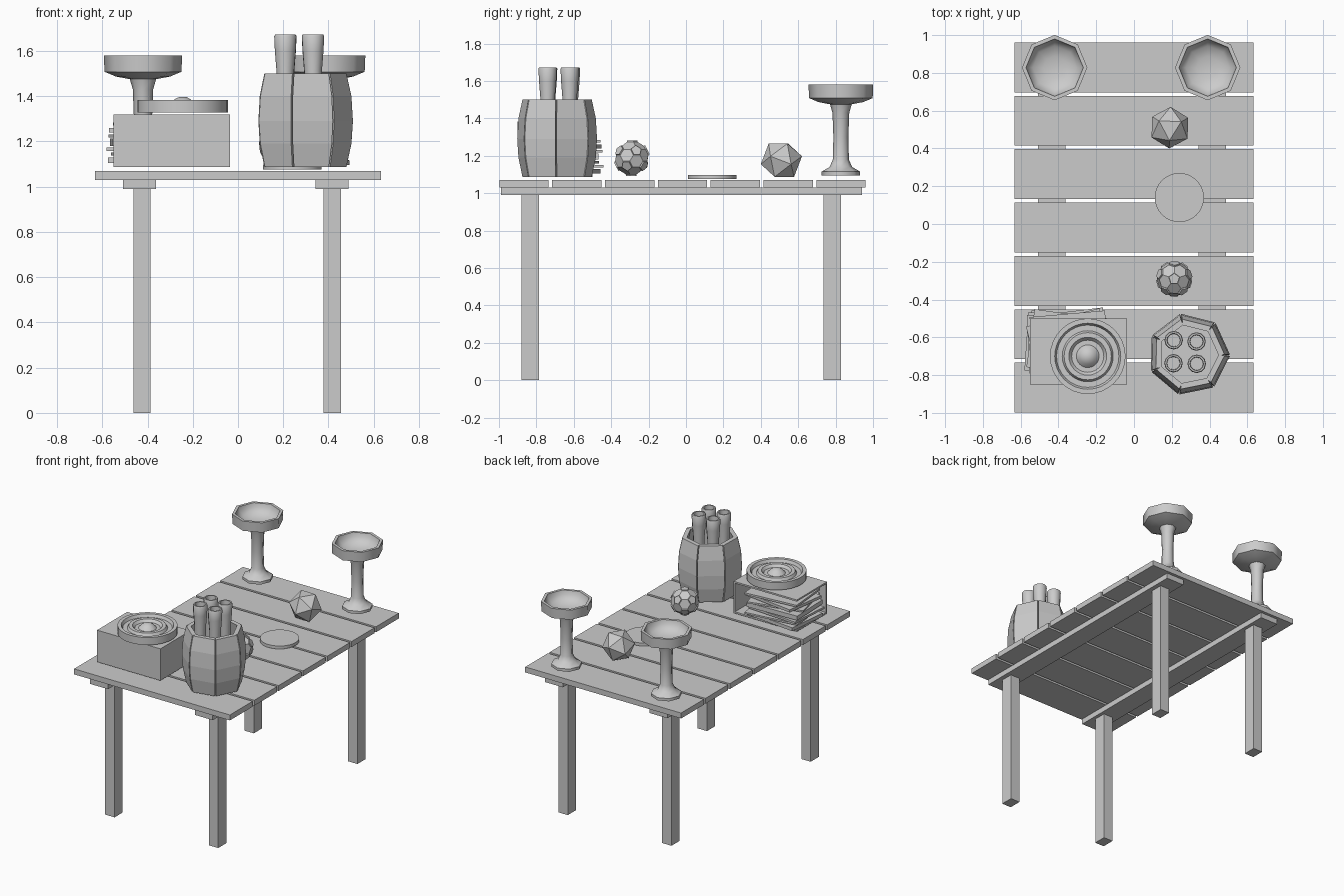
import bpy, bmesh
from math import cos, sin, tan, pi, radians, atan2, sqrt
from mathutils import Matrix, Vector

if "Cube" in bpy.data.objects:
    bpy.data.objects.remove(bpy.data.objects["Cube"])


def finish(name, bm, smooth=None):
    bmesh.ops.recalc_face_normals(bm, faces=bm.faces[:])
    me = bpy.data.meshes.new(name)
    bm.to_mesh(me)
    bm.free()
    if smooth:
        me.shade_smooth()
        me.set_sharp_from_angle(angle=radians(smooth))
    ob = bpy.data.objects.new(name, me)
    bpy.context.collection.objects.link(ob)
    return ob


def box(name, x0, x1, y0, y1, z0, z1, turn=0.0):
    bm = bmesh.new()
    m = (Matrix.Translation(((x0 + x1) / 2, (y0 + y1) / 2, (z0 + z1) / 2))
         @ Matrix.Rotation(radians(turn), 4, 'Z')
         @ Matrix.Diagonal((x1 - x0, y1 - y0, z1 - z0, 1)))
    bmesh.ops.create_cube(bm, size=1, matrix=m)
    return finish(name, bm)


def lathe(name, cx, cy, profile, sides, smooth=None, phase=0.0):
    """Revolve (radius, z) points about a vertical axis; radius 0 closes the end."""
    bm = bmesh.new()
    rings = []
    for r, z in profile:
        if r == 0:
            rings.append([bm.verts.new((cx, cy, z))] * sides)
        else:
            rings.append([bm.verts.new((cx + r * cos(phase + 2 * pi * i / sides),
                                        cy + r * sin(phase + 2 * pi * i / sides), z))
                          for i in range(sides)])
    for a, b in zip(rings, rings[1:]):
        for i in range(sides):
            j = (i + 1) % sides
            bm.faces.new(list(dict.fromkeys((a[i], a[j], b[j], b[i]))))
    return finish(name, bm, smooth)


# Table: seven planks, two rails, four legs
for i in range(7):
    y = -0.998 + i * 0.2825
    box(f"plank_{i + 1}", -0.633, 0.633, y, y + 0.264, 1.03, 1.07)
for side, rx, lx in (("left", -0.435, -0.425), ("right", 0.415, 0.417)):
    box(f"rail_{side}", rx - 0.073, rx + 0.073, -0.99, 0.94, 0.99, 1.03)
    for end, ly in (("front", -0.832), ("back", 0.783)):
        box(f"leg_{end}_{side}", lx - 0.038, lx + 0.038, ly - 0.047, ly + 0.047, 0, 0.99)

# Two eight-sided goblets
goblet = [(0, 1.095), (0.103, 1.095), (0.103, 1.115), (0.06, 1.14), (0.043, 1.18),
          (0.04, 1.30), (0.045, 1.43), (0.058, 1.475), (0.12, 1.487), (0.17, 1.508),
          (0.173, 1.58), (0.152, 1.58), (0.145, 1.55), (0.115, 1.52), (0.06, 1.505), (0, 1.50)]
for side, x in (("left", -0.42), ("right", 0.39)):
    lathe(f"goblet_{side}", x, 0.828, goblet, 8, 50)

# Faceted die resting close to one face
bm = bmesh.new()
bmesh.ops.create_icosphere(bm, subdivisions=1, radius=0.112)
bm.faces.ensure_lookup_table()
n = bm.faces[0].normal.copy()
m = n.rotation_difference(Vector((0, 0, -1))).to_matrix()
bmesh.ops.rotate(bm, verts=bm.verts, matrix=m)
v = bm.faces[0].verts[0].co
bmesh.ops.rotate(bm, verts=bm.verts,
                 matrix=Matrix.Rotation(radians(88) - atan2(v.y, v.x), 3, 'Z'))
bmesh.ops.translate(bm, verts=bm.verts, vec=(0.19, 0.51, 1.176))
finish("faceted_die", bm)

# Panelled ball: truncated icosahedron with raised pentagons
bm = bmesh.new()
bmesh.ops.create_icosphere(bm, subdivisions=1, radius=0.106)
bmesh.ops.bevel(bm, geom=bm.verts[:], offset=33.33, offset_type='PERCENT',
                segments=1, affect='VERTICES', profile=0.5)
pents = [f for f in bm.faces if len(f.verts) == 5]
bmesh.ops.inset_individual(bm, faces=pents, thickness=0.002)
for f in bmesh.ops.extrude_discrete_faces(bm, faces=pents)["faces"]:
    if len(f.verts) == 5:
        bmesh.ops.translate(bm, verts=f.verts, vec=f.normal * 0.008)
        # plates keep closed sides
bmesh.ops.rotate(bm, verts=bm.verts, matrix=Matrix.Rotation(0.3, 3, 'Z'))
bmesh.ops.translate(bm, verts=bm.verts, vec=(0.213, -0.29, 1.187))
finish("panelled_ball", bm)

# Flat coaster
lathe("coaster", 0.24, 0.14, [(0, 1.075), (0.13, 1.075), (0.13, 1.097), (0, 1.097)], 32, 40)

# Barrel: seven bulging staves round a floor
BX, BY = 0.29, -0.69
curve = [(1.087, 0.172), (1.19, 0.192), (1.29, 0.198), (1.40, 0.192), (1.50, 0.172)]
for k in range(7):
    rot = Matrix.Translation((BX, BY, 0)) @ Matrix.Rotation(radians(178.7) + k * 2 * pi / 7, 4, 'Z')
    bm = bmesh.new()
    rows = []
    for z, a in curve:
        h = a * tan(pi / 7) - 0.004
        rows.append([bm.verts.new(rot @ Vector(p)) for p in
                     ((a, -h, z), (a, h, z), (a - 0.03, h - 0.008, z), (a - 0.03, -h + 0.008, z))])
    for a, b in zip(rows, rows[1:]):
        for i in range(4):
            j = (i + 1) % 4
            bm.faces.new((a[i], a[j], b[j], b[i]))
    bm.faces.new(rows[0])
    bm.faces.new(rows[-1])
    finish(f"barrel_stave_{k + 1}", bm)
lathe("barrel_floor", BX, BY, [(0, 1.09), (0.16, 1.09), (0.16, 1.11), (0, 1.11)], 14)

# Four hollow tubes standing in the barrel
tube = [(0, 1.11), (0.036, 1.11), (0.038, 1.50), (0.046, 1.60), (0.049, 1.665), (0.045, 1.672),
        (0.036, 1.672), (0.034, 1.63), (0, 1.63)]
for i, (x, y) in enumerate(((0.21, -0.615), (0.331, -0.622), (0.209, -0.737), (0.332, -0.74))):
    lathe(f"tube_{i + 1}", x, y, tube, 12, 40)

# Case, open at the back and left
X0, X1, Y0, Y1, Z0, Z1 = -0.55, -0.036, -0.85, -0.50, 1.087, 1.32
t = 0.012
box("case_bottom", X0, X1, Y0, Y1, Z0, Z0 + t)
box("case_top", X0, X1, Y0, Y1, Z1 - t, Z1)
box("case_front", X0, X1, Y0, Y0 + t, Z0 + t, Z1 - t)
box("case_side", X1 - t, X1, Y0 + t, Y1, Z0 + t, Z1 - t)

# Loose sheaves of paper inside the case
sheets = [(-0.36, -0.632, -6, 1.105, 0.025), (-0.345, -0.62, 7, 1.138, 0.012),
          (-0.37, -0.635, -4, 1.158, 0.015), (-0.36, -0.63, 2, 1.18, 0.032),
          (-0.34, -0.645, 14, 1.218, 0.012), (-0.35, -0.632, -8, 1.24, 0.02),
          (-0.34, -0.63, 5, 1.27, 0.014)]
for i, (x, y, a, z, h) in enumerate(sheets):
    box(f"paper_sheaf_{i + 1}", x - 0.20, x + 0.20, y - 0.155, y + 0.155, z, z + h, a)

# Ringed dish on the case
dish = [(0, 1.328), (0.2, 1.328), (0.2, 1.383), (0.175, 1.383), (0.165, 1.362), (0.135, 1.362),
        (0.125, 1.38), (0.1, 1.38), (0.085, 1.362), (0.06, 1.362), (0.042, 1.382), (0.02, 1.395), (0, 1.397)]
lathe("ringed_dish", -0.245, -0.70, dish, 32, 30)
